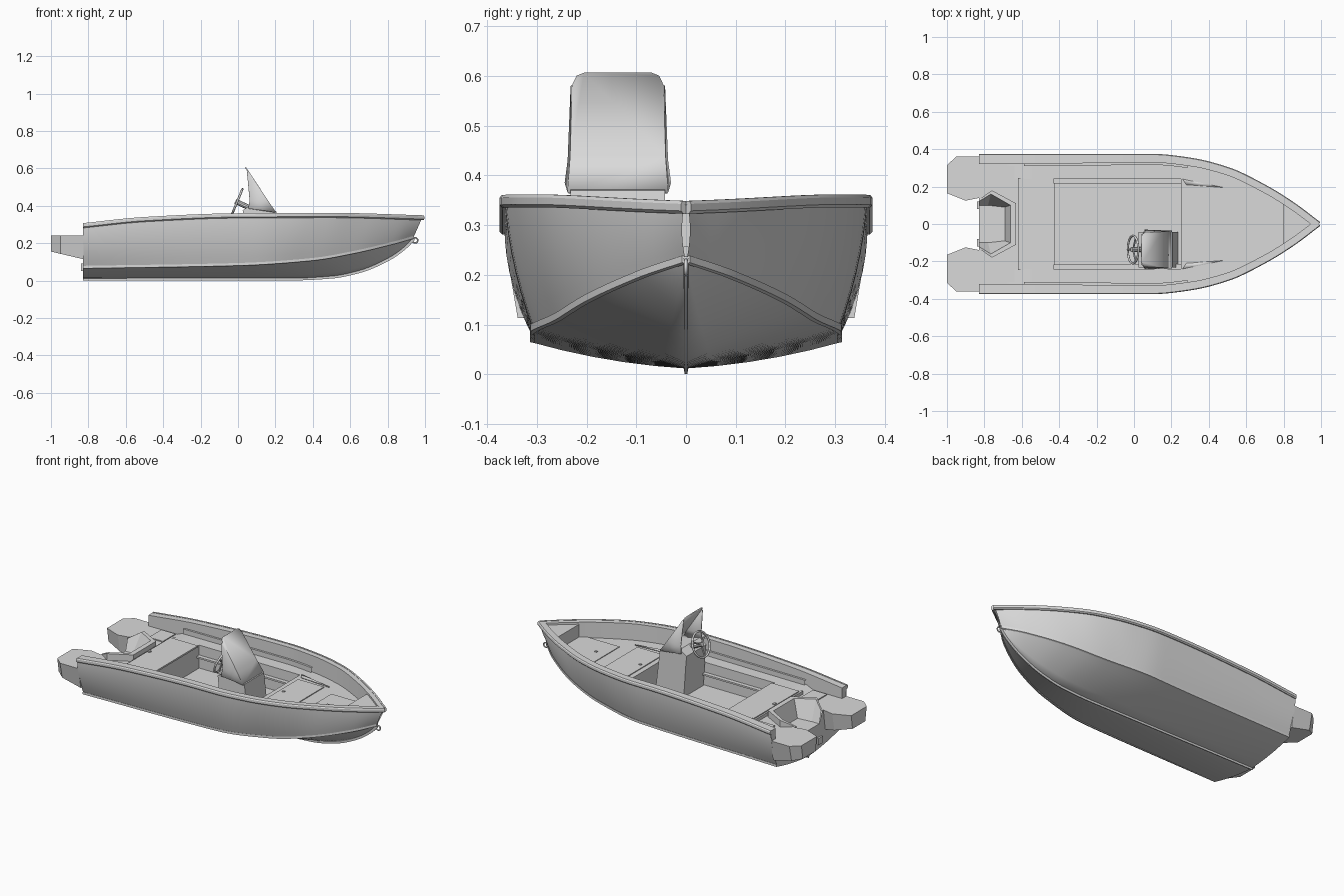
import bpy, bmesh, math
from mathutils import Vector, Matrix

cube = bpy.data.objects.get("Cube")
if cube:
    bpy.data.objects.remove(cube, do_unlink=True)

grey = bpy.data.materials.new("light_grey")
grey.use_nodes = True
grey.diffuse_color = (0.7, 0.7, 0.7, 1)
grey.node_tree.nodes["Principled BSDF"].inputs["Base Color"].default_value = grey.diffuse_color


def finish(name, bm, mirror=False, thick=0, angle=30):
    bmesh.ops.remove_doubles(bm, verts=bm.verts, dist=1e-5)
    bmesh.ops.recalc_face_normals(bm, faces=bm.faces)
    mesh = bpy.data.meshes.new(name)
    bm.to_mesh(mesh)
    bm.free()
    mesh.materials.append(grey)
    mesh.shade_smooth()
    mesh.set_sharp_from_angle(angle=math.radians(angle))
    ob = bpy.data.objects.new(name, mesh)
    bpy.context.collection.objects.link(ob)
    if thick:
        mod = ob.modifiers.new("thickness", 'SOLIDIFY')
        mod.thickness, mod.offset = thick, 0
    if mirror:
        mod = ob.modifiers.new("mirror", 'MIRROR')
        mod.use_axis = (False, True, False)
        mod.merge_threshold = 0.0005
    return ob


def loft(name, rings, closed=False, caps=False, **kw):
    bm = bmesh.new()
    rows = [[bm.verts.new(p) for p in r] for r in rings]
    n = len(rows[0])
    for a, b in zip(rows, rows[1:]):
        for i in range(n if closed else n - 1):
            j = (i + 1) % n
            bm.faces.new((a[i], a[j], b[j], b[i]))
    if caps:
        bm.faces.new(rows[0])
        bm.faces.new(rows[-1])
    return finish(name, bm, **kw)


def plate(name, pts, **kw):
    bm = bmesh.new()
    bm.faces.new([bm.verts.new(p) for p in pts])
    return finish(name, bm, **kw)


def box(name, x0, x1, y0, y1, z0, z1, **kw):
    ring = [(x0, y0), (x1, y0), (x1, y1), (x0, y1)]
    return loft(name, [[(x, y, z) for x, y in ring] for z in (z0, z1)], True, True, **kw)


def rod(name, a, b, r):
    a, b = Vector(a), Vector(b)
    bm = bmesh.new()
    rot = (b - a).to_track_quat('Z', 'Y').to_matrix().to_4x4()
    bmesh.ops.create_cone(bm, cap_ends=True, segments=10, radius1=r, radius2=r,
                          depth=(b - a).length, matrix=Matrix.Translation((a + b) / 2) @ rot)
    return finish(name, bm)


def torus(name, centre, axis, major, minor, n=32, m=8):
    rot = Vector(axis).to_track_quat('Z', 'Y')
    rings = []
    for i in range(n + 1):
        u = math.tau * i / n
        ring = []
        for j in range(m):
            v = math.tau * j / m
            r = major + minor * math.cos(v)
            p = Vector((r * math.cos(u), r * math.sin(u), minor * math.sin(v)))
            ring.append(Vector(centre) + rot @ p)
        rings.append(ring)
    return loft(name, rings, True, angle=60)


def curve(pts):
    """Smooth function through a few points."""
    s = [(b[1] - a[1]) / (b[0] - a[0]) for a, b in zip(pts, pts[1:])]
    m = [s[0]] + [0 if a * b <= 0 else 2 * a * b / (a + b) for a, b in zip(s, s[1:])] + [s[-1]]

    def f(x):
        i = max(k for k in range(len(s)) if k == 0 or x >= pts[k][0])
        h = pts[i + 1][0] - pts[i][0]
        t = (x - pts[i][0]) / h
        a, b = pts[i][1], pts[i + 1][1]
        return (a * (1 + 2 * t) * (1 - t) ** 2 + b * t * t * (3 - 2 * t)
                + h * t * (1 - t) * (m[i] * (1 - t) - m[i + 1] * t))
    return f


# Hull lines
sheer_y = curve([(-.83, .365), (.1, .365), (.3, .345), (.5, .295), (.7, .2), (.85, .107), (.99, .002)])
sheer_z = curve([(-.83, .305), (-.5, .338), (0, .358), (.5, .36), (.99, .347)])
chine_y = curve([(-.83, .308), (.1, .308), (.4, .262), (.62, .2), (.84, .085), (.94, .002)])
chine_z = curve([(-.83, .075), (0, .09), (.4, .117), (.62, .155), (.84, .207), (.94, .235)])
keel_z = curve([(-.83, .012), (.3, .012), (.5, .022), (.65, .052), (.8, .115), (.9, .185), (.94, .228)])
ts = [1 - (1 - i / 48) ** 1.3 for i in range(49)]


def sheer(t):
    x = -.83 + 1.82 * t
    return Vector((x, sheer_y(x), sheer_z(x)))


def low(t):
    return -.83 + 1.77 * t


def offset(t, d, dz=0):
    e = 0.004
    tan = sheer(min(1, t + e)) - sheer(max(0, t - e))
    nrm = Vector((-tan.y, tan.x, 0)).normalized()
    p = sheer(t) + nrm * d + Vector((0, 0, dz))
    p.y = max(p.y, 0)
    return p


def section(t):
    x = low(t)
    k, c, s = Vector((x, 0, keel_z(x))), Vector((x, chine_y(x), chine_z(x))), sheer(t)
    lip = c + Vector((0, .004 * (1 - t), -.01 * (1 - t)))
    pts = []
    for i in range(6):
        u = i / 5
        pts.append(k.lerp(lip, u) - Vector((0, 0, .035 * u * (1 - u) * (1 - t))))
    for i in range(8):
        u = i / 7
        pts.append(c.lerp(s, u) + Vector((0, .06 * u * (1 - u) * (1 - .6 * t), 0)))
    return pts


loft("hull", [section(t) for t in ts], mirror=True)
loft("keel_strip", [[(low(t) + dx, y, keel_z(low(t)) + dz)
                     for dx, y, dz in ((0, -.005, .01), (.004 * t, -.003, -.011),
                                       (.004 * t, .003, -.011), (0, .005, .01))] for t in ts], True, True)
loft("spray_rail", [[(low(t), chine_y(low(t)) + dy, chine_z(low(t)) + dz)
                     for dy, dz in ((-.004, 0), (.006, .004), (.006, -.01), (-.004, -.012))]
                    for t in ts], True, True, mirror=True)

# Gunwale, rub rail, inner side and side decks
DECK, AFT, FLOOR = .26, .24, .12


def inner(t, z=None):
    p = offset(t, -.045 * (1 - .35 * t))
    if z is not None:
        p.z = z
    return p


loft("gunwale", [[offset(t, 0, -.008), offset(t, -.004), inner(t), inner(t) - Vector((0, 0, .025))]
                 for t in ts], mirror=True)
loft("rub_rail", [[offset(t, d, z) for d, z in ((-.004, .002), (.006, .002), (.01, -.004),
                                               (.01, -.018), (.004, -.024), (-.004, -.024))]
                  for t in ts], True, True, mirror=True)
side = [t for t in ts if inner(t).x < .82]
rows = []
for t in side:
    z = AFT if sheer(t).x < -.63 else DECK
    p = inner(t, z)
    rows.append([inner(t), p, (p.x, min(p.y, .24), z)])
loft("side_deck", rows, mirror=True)
loft("side_ledge", [[inner(t, DECK + h) - Vector((0, d, 0)) for d, h in ((0, .03), (.012, .03), (.012, 0))]
                    for t in side if -.62 < sheer(t).x < .3], mirror=True)

# Foredeck with hatches, bow locker
fore = [inner(t, DECK) for t in side if inner(t).x > .25]
rows = [[(.25, .24, DECK), (.25, 0, DECK)]] + [[(p.x, min(p.y, .24), DECK), (p.x, 0, DECK)] for p in fore]
loft("foredeck", rows, mirror=True)
bow = [inner(t) - Vector((0, 0, .012)) for t in ts if inner(t).x > .79]
loft("bow_deck", [[p, (p.x, 0, p.z)] for p in bow], mirror=True)
b = bow[0]
plate("bow_bulkhead", [(b.x, 0, DECK), (b.x, b.y + .01, DECK), (b.x, b.y + .01, b.z), (b.x, 0, b.z)], mirror=True)
box("foredeck_hatch", .28, .455, -.18, .18, DECK - .004, DECK + .005)
box("bow_hatch", .54, .795, -.13, .13, DECK - .004, DECK + .004)
box("hatch_latch", .30, .315, -.006, .006, DECK, DECK + .009)
box("bow_latch", .60, .615, -.006, .006, DECK, DECK + .008)
plate("foredeck_step", [(.26, .24, DECK + .004), (.48, .195, DECK + .004), (.28, .21, DECK + .004)],
      mirror=True, thick=.006)

# Cockpit well
c = [(-.43, -.24), (.25, -.24), (.25, .24), (-.43, .24)]
loft("cockpit_walls", [[(x, y, z) for x, y in c] for z in (FLOOR, DECK)], True)
plate("cockpit_floor", [(x, y, FLOOR) for x, y in c])
box("cockpit_shelf", -.43, .25, .215, .24, .19, .2, mirror=True)

# Rear bench with its lid
box("rear_bench", -.62, -.43, -.245, .245, FLOOR, DECK)
box("bench_lid", -.61, -.425, -.22, .22, DECK - .004, DECK + .006)
box("lid_latch", -.605, -.59, -.01, .01, DECK, DECK + .012)

# Aft deck around the splash well
plate("aft_deck", [(x, y, AFT) for x, y in ((-.83, .25), (-.62, .25), (-.62, 0), (-.63, 0),
                                          (-.63, .11), (-.76, .18), (-.83, .13))], mirror=True)
box("aft_locker_lid", -.735, -.64, .19, .31, AFT - .003, AFT + .006, mirror=True)
top = ((-.83, .13), (-.76, .18), (-.63, .11), (-.63, 0))
lip = ((-.83, .12), (-.765, .16), (-.66, .1), (-.66, 0))
base = ((-.83, .1), (-.78, .1), (-.69, .09), (-.69, 0))
heights = (AFT, .28, .28, .28)
loft("splash_well", [[(o[0], o[1], AFT), (o[0], o[1], h), (i[0], i[1], h), (f[0], f[1], .17), (f[0], 0, .17)]
                     for o, i, f, h in zip(top, lip, base, heights)], mirror=True, angle=10)

# Transom and gunwale ends
end = [p for p in section(0) if p.z < AFT]
plate("transom", [(-.83, p.y, p.z) for p in end]
      + [(-.83, .358, AFT), (-.83, .13, AFT), (-.83, .1, .17), (-.83, 0, .17)], mirror=True)
s = sheer(0)
plate("gunwale_end", [(-.83, .356, AFT - .01), (-.83, s.y, s.z), (-.83, s.y - .045, s.z),
                      (-.83, s.y - .045, AFT - .01)], mirror=True)
box("drain_fitting", -.84, -.825, .08, .12, .05, .09, mirror=True)

# Stern swim pods
pod = ((-1, .165), (-1, .315), (-.95, .36), (-.825, .36), (-.825, .14), (-.9, .125))
loft("swim_pod", [[(x, .24 + (y - .24) * k, AFT if k == 1 else .155 - (x + 1) * .235) for x, y in pod]
                  for k in (1, .82)], True, True, mirror=True, angle=10)

# Console
MID = -.137
prof = ((.045, FLOOR), (.235, FLOOR), (.205, .37), (.07, .405), (.025, .375), (.03, .33))
loft("console", [[(x, MID + w, z) for x, z in prof] for w in (-.095, .095)], True, True, angle=10)

# Windscreen with rounded top corners and side wings
bm = bmesh.new()


def screen(u, y):
    return bm.verts.new((.2 - .16 * u, MID + y, .365 + .24 * u))


left = [screen(0, .1), screen(.3, .094), screen(.9, .09), screen(.975, .083), screen(1, .068)]
right = [screen(0, -.1), screen(.3, -.094), screen(.9, -.09), screen(.975, -.083), screen(1, -.068)]
bm.faces.new(left + right[::-1])
for edge, sgn in ((left, 1), (right, -1)):
    foot = [bm.verts.new((.055, MID + sgn * .104, .385)), bm.verts.new((.062, MID + sgn * .098, .43)),
            bm.verts.new((.048, MID + sgn * .092, .58))]
    bm.faces.new((edge[0], edge[1], foot[1], foot[0]))
    bm.faces.new((edge[1], edge[2], foot[2], foot[1]))
finish("windscreen", bm, thick=.006, angle=10)

# Steering wheel
hub, axis = Vector((-.005, MID, .42)), Vector((-.92, 0, .38))
torus("steering_wheel", hub, axis, .074, .006)
rod("steering_column", hub + axis * .01, (.06, MID, .39), .014)
up = Vector((.38, 0, .92))
for k in range(3):
    a = math.tau * k / 3 + math.pi
    rod("wheel_spoke", hub, hub + (up * math.cos(a) + Vector((0, 1, 0)) * math.sin(a)) * .072, .005)

# Bow eye
torus("bow_eye", (.947, 0, .215), (0, 1, 0), .014, .004, 16)
